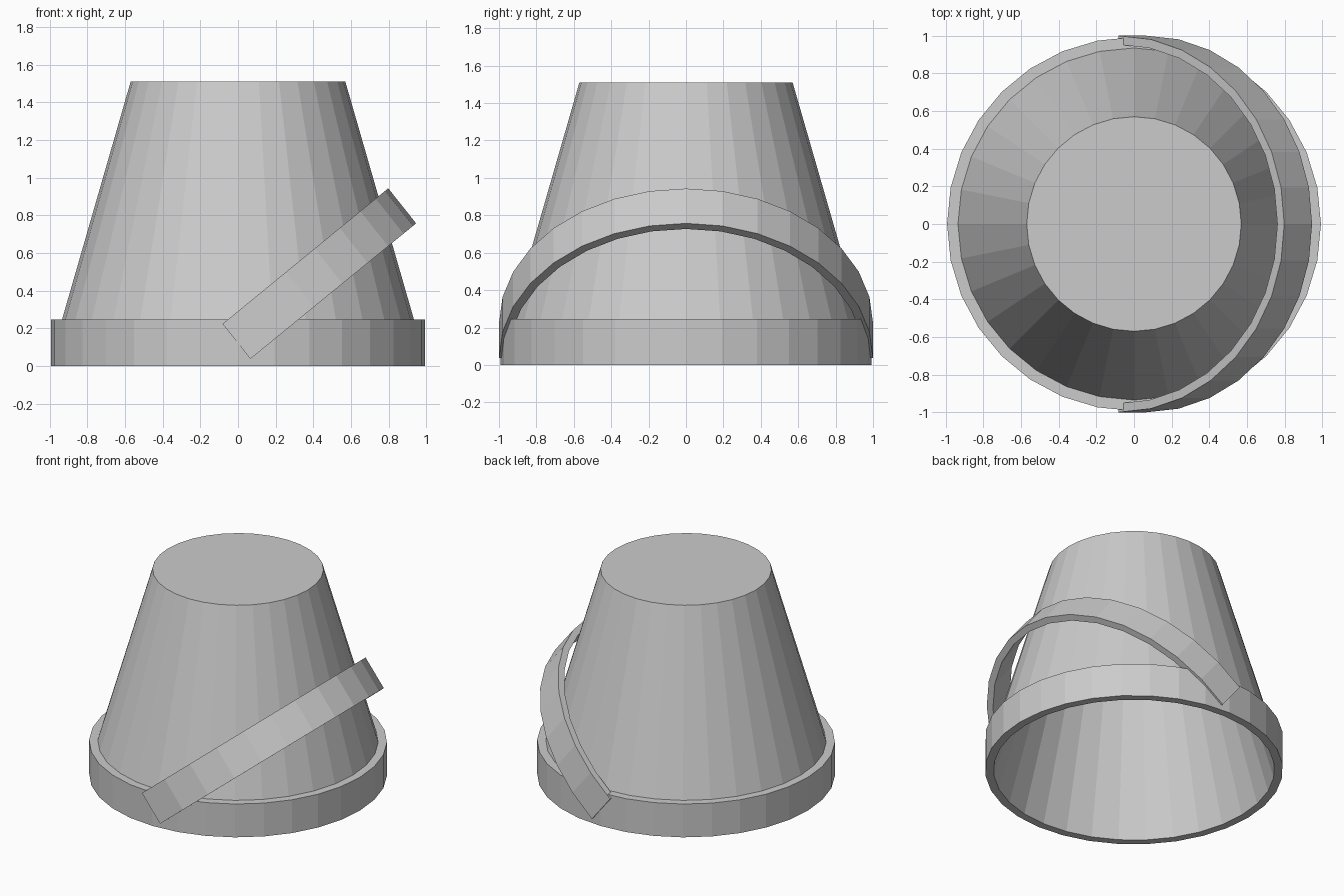
import bpy
import bmesh
from math import sin, cos, pi
from mathutils import Vector

if "Cube" in bpy.data.objects:
    bpy.data.objects.remove(bpy.data.objects["Cube"])

SIDES = 32


def make_object(name, bm):
    bmesh.ops.recalc_face_normals(bm, faces=bm.faces[:])
    mesh = bpy.data.meshes.new(name)
    bm.to_mesh(mesh)
    bm.free()
    obj = bpy.data.objects.new(name, mesh)
    bpy.context.collection.objects.link(obj)
    return obj


def bridge(bm, a, b, closed):
    n = len(a)
    for i in range(n if closed else n - 1):
        j = (i + 1) % n
        bm.faces.new((a[i], a[j], b[j], b[i]))


# Upturned bucket: outer wall, rim band and hollow inside from one profile (radius, z)
profile = [(0.57, 1.51), (0.935, 0.245), (0.993, 0.245), (0.993, 0.0),
           (0.937, 0.0), (0.525, 1.46)]
bm = bmesh.new()
rings = [[bm.verts.new((r * cos(2 * pi * i / SIDES), r * sin(2 * pi * i / SIDES), z))
          for i in range(SIDES)] for r, z in profile]
for a, b in zip(rings, rings[1:]):
    bridge(bm, a, b, True)
bm.faces.new(rings[0])
bm.faces.new(rings[-1])
make_object("bucket", bm)

# Handle: flat half-ellipse strap leaning out to the right
along = Vector((0.88, 0, 0.72))
reach = along.length
along.normalize()
width = Vector((0.148, 0, -0.186))
start = Vector((-0.082, 0, 0.223))
thick = 0.047

bm = bmesh.new()
rows = []
for t, w in ((0, 0), (0, 1), (thick, 1), (thick, 0)):
    row = []
    for i in range(SIDES // 2 + 1):
        a = pi * i / (SIDES // 2)
        p = start + width * w + along * (reach - t) * sin(a)
        p.y = (1.0 - t) * cos(a)
        row.append(bm.verts.new(p))
    rows.append(row)
for k in range(4):
    bridge(bm, rows[k], rows[(k + 1) % 4], False)
for end in (0, -1):
    bm.faces.new([row[end] for row in rows])
make_object("handle", bm)
